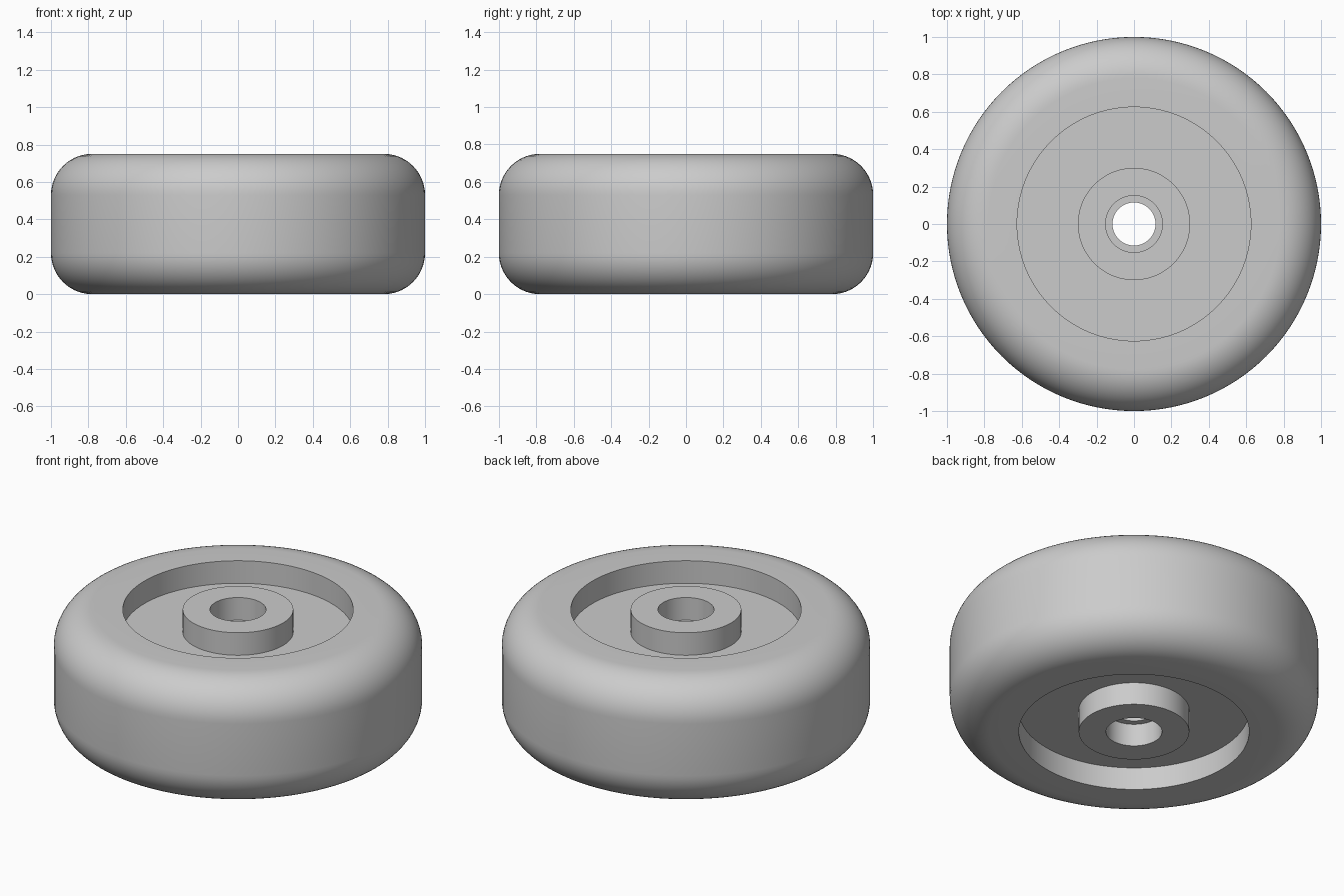
import bpy, bmesh, math

cube = bpy.data.objects.get("Cube")
if cube:
    bpy.data.objects.remove(cube, do_unlink=True)

HEIGHT, RADIUS, FILLET = 0.75, 1.0, 0.22
RECESS_R, BOSS_R, SEAT_R, BORE_R = 0.625, 0.30, 0.152, 0.115
DEPTH = 0.135           # depth of the recesses and of the bore seats
MID = HEIGHT / 2
SEGMENTS, ARC_STEPS = 128, 14

grey = bpy.data.materials.new("plain_grey")
grey.use_nodes = True
grey.diffuse_color = (0.6, 0.6, 0.6, 1)
grey.node_tree.nodes["Principled BSDF"].inputs["Base Color"].default_value = (0.6, 0.6, 0.6, 1)

# Upper half of the cross-section as (radius, height above the middle)
floor = MID - DEPTH
upper = [(BORE_R, floor), (SEAT_R, floor), (SEAT_R, MID), (BOSS_R, MID),
         (BOSS_R, floor), (RECESS_R, floor), (RECESS_R, MID)]
for i in range(ARC_STEPS + 1):
    a = math.pi / 2 * (1 - i / ARC_STEPS)
    upper.append((RADIUS - FILLET + FILLET * math.cos(a),
                  MID - FILLET + FILLET * math.sin(a)))

# Mirror to the lower half and close the loop
section = upper + [(r, -z) for r, z in reversed(upper)]

# Revolve the section around the axle
bm = bmesh.new()
verts = [bm.verts.new((r, 0, z + MID)) for r, z in section]
edges = [bm.edges.new((v, verts[(i + 1) % len(verts)])) for i, v in enumerate(verts)]
bmesh.ops.spin(bm, geom=verts + edges, cent=(0, 0, 0), axis=(0, 0, 1),
               angle=2 * math.pi, steps=SEGMENTS, use_merge=True)
bmesh.ops.remove_doubles(bm, verts=bm.verts, dist=1e-5)
bmesh.ops.recalc_face_normals(bm, faces=bm.faces)
mesh = bpy.data.meshes.new("wheel")
bm.to_mesh(mesh)
bm.free()

wheel = bpy.data.objects.new("wheel", mesh)
mesh.materials.append(grey)
bpy.context.collection.objects.link(wheel)

# Smooth tread, sharp recess edges
bpy.ops.object.select_all(action='DESELECT')
wheel.select_set(True)
bpy.context.view_layer.objects.active = wheel
bpy.ops.object.shade_smooth_by_angle(angle=math.radians(30))
